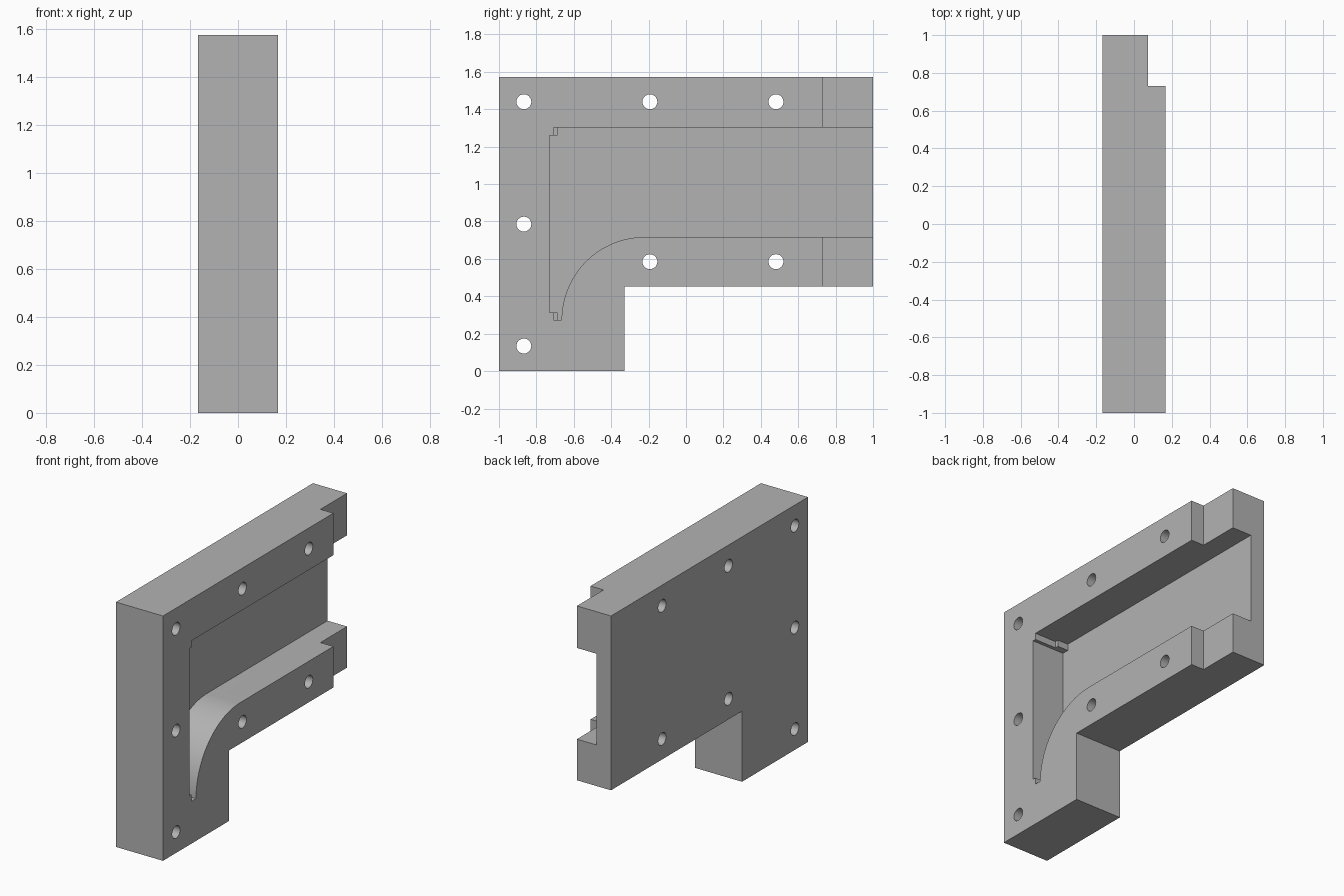
import bpy, bmesh, math

if "Cube" in bpy.data.objects:
    bpy.data.objects.remove(bpy.data.objects["Cube"], do_unlink=True)

HALF = 0.167      # half thickness
TOP = 1.573       # overall height
ARM_Z = 0.453     # underside of the arm

grey = bpy.data.materials.new("plain grey")
grey.use_nodes = True
grey.diffuse_color = (0.45, 0.45, 0.45, 1)
grey.node_tree.nodes["Principled BSDF"].inputs["Base Color"].default_value = (0.45, 0.45, 0.45, 1)


def prism(name, profile, x0, x1):
    """Extrude a (y, z) outline along x."""
    bm = bmesh.new()
    face = bm.faces.new([bm.verts.new((x0, y, z)) for y, z in profile])
    grown = bmesh.ops.extrude_face_region(bm, geom=[face])["geom"]
    verts = [v for v in grown if isinstance(v, bmesh.types.BMVert)]
    bmesh.ops.translate(bm, vec=(x1 - x0, 0, 0), verts=verts)
    bmesh.ops.recalc_face_normals(bm, faces=bm.faces)
    mesh = bpy.data.meshes.new(name)
    bm.to_mesh(mesh)
    bm.free()
    mesh.materials.append(grey)
    obj = bpy.data.objects.new(name, mesh)
    bpy.context.collection.objects.link(obj)
    return obj


def arc(cy, cz, r, start, end, steps):
    angles = [math.radians(start + (end - start) * i / steps) for i in range(steps + 1)]
    return [(cy + r * math.cos(a), cz + r * math.sin(a)) for a in angles]


def cut(target, cutter):
    cutter.hide_render = True
    mod = target.modifiers.new("cut", 'BOOLEAN')
    mod.operation = 'DIFFERENCE'
    mod.solver = 'EXACT'
    mod.object = cutter
    bpy.context.view_layer.objects.active = target
    bpy.ops.object.modifier_apply(modifier=mod.name)
    bpy.data.objects.remove(cutter, do_unlink=True)


def pocket(step_y):
    """Pocket outline with stepped corners and a rounded lower bend."""
    bend = arc(-0.22, 0.272, 0.445, 180, 90, 32)
    return ([(-0.731, 1.261), (-0.731, 0.314), (step_y, 0.314), (step_y, 0.272)]
            + bend + [(1.1, 0.717), (1.1, 1.303), (step_y, 1.303), (step_y, 1.261)])


# L-shaped block
block = prism("mould_block", [(-1, 0), (-0.33, 0), (-0.33, ARM_Z), (1, ARM_Z),
                              (1, TOP), (-1, TOP)], -HALF, HALF)

# Pocket: upper layer, then the deeper layer with wider corner steps
cut(block, prism("pocket_upper", pocket(-0.709), 0.012, 0.3))
cut(block, prism("pocket_deep", pocket(-0.686), -0.064, 0.25))

# Rebate across the open end
cut(block, prism("end_rebate", [(0.73, 0.3), (1.2, 0.3), (1.2, 1.8), (0.73, 1.8)], 0.075, 0.35))

# Bolt holes through the rim
holes = [(y, z) for y in (-0.193, 0.481) for z in (1.44, 0.585)]
holes += [(-0.867, z) for z in (1.44, 0.786, 0.134)]
for y, z in holes:
    cut(block, prism("bolt_hole", arc(y, z, 0.04, 0, 345, 23), -0.4, 0.4))

# Smooth the round walls and keep the edges sharp
bpy.ops.object.select_all(action='DESELECT')
block.select_set(True)
bpy.context.view_layer.objects.active = block
bpy.ops.object.shade_smooth_by_angle(angle=math.radians(30))
